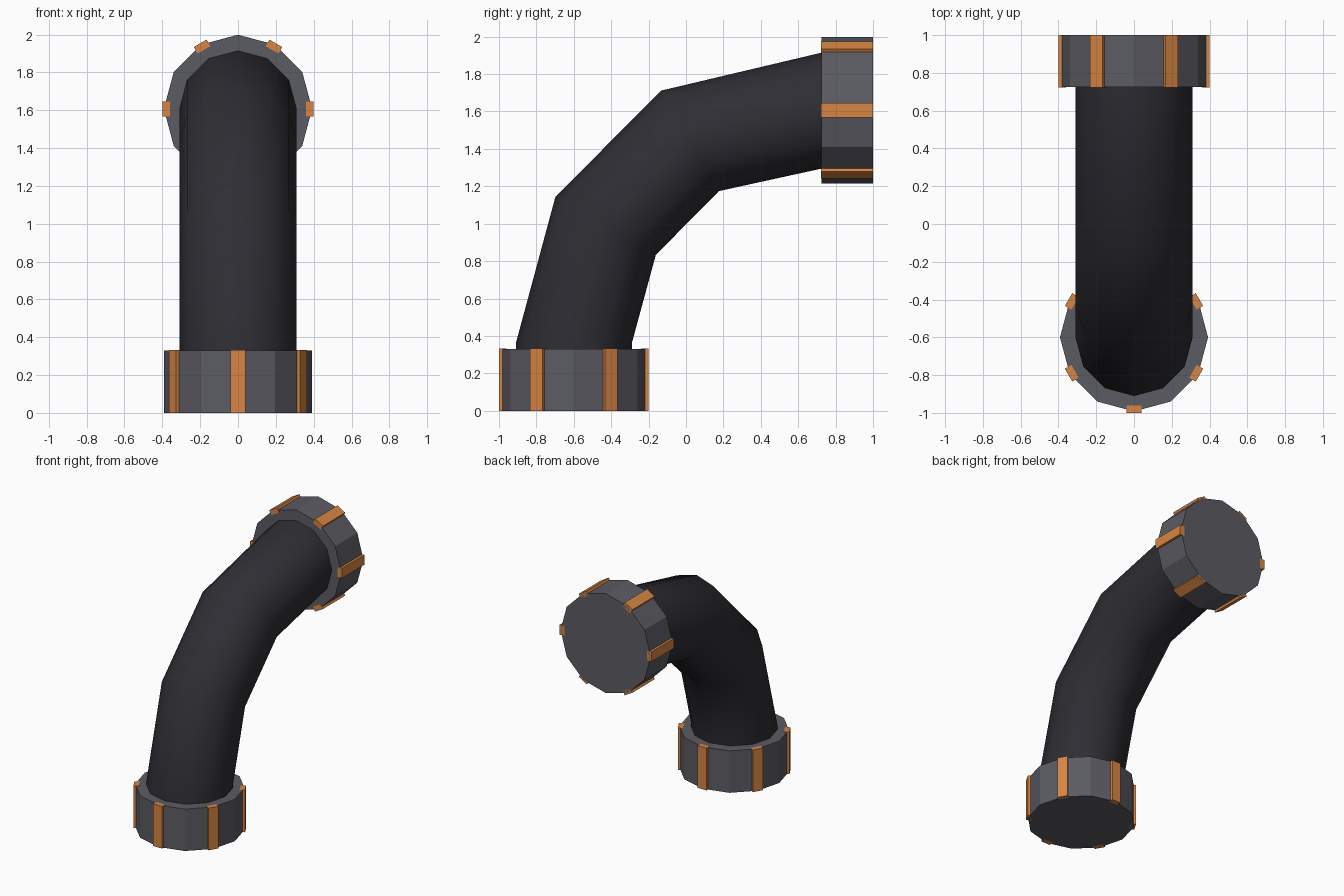
import bpy, bmesh, math
from mathutils import Vector, Matrix

if "Cube" in bpy.data.objects:
    bpy.data.objects.remove(bpy.data.objects["Cube"])


def material(name, rgb):
    m = bpy.data.materials.new(name)
    m.diffuse_color = (*rgb, 1)
    m.use_nodes = True
    m.node_tree.nodes["Principled BSDF"].inputs["Base Color"].default_value = m.diffuse_color
    return m


BLACK = material("black pipe", (0.027, 0.027, 0.034))
GREY = material("grey collar", (0.105, 0.105, 0.125))
ORANGE = material("orange rib", (0.68, 0.235, 0.055))
SIDES = 12


def make(name, bm, mat):
    bmesh.ops.recalc_face_normals(bm, faces=bm.faces)
    me = bpy.data.meshes.new(name)
    bm.to_mesh(me)
    bm.free()
    me.materials.append(mat)
    ob = bpy.data.objects.new(name, me)
    bpy.context.collection.objects.link(ob)
    return ob


def ring(bm, y, z, tilt, r):
    # circle around (0, y, z); tilt 0 faces up, tilt 90 faces back (+y)
    rot = Matrix.Rotation(-math.radians(tilt), 3, 'X')
    return [bm.verts.new(Vector((0, y, z)) + rot @ Vector(
        (r * math.cos(a), r * math.sin(a), 0)))
        for a in (2 * math.pi * i / SIDES for i in range(SIDES))]


def tube(name, stations, r, mat):
    bm = bmesh.new()
    rings = [ring(bm, *s, r) for s in stations]
    for a, b in zip(rings, rings[1:]):
        for i in range(SIDES):
            j = (i + 1) % SIDES
            bm.faces.new((a[i], a[j], b[j], b[i]))
    bm.faces.new(rings[0])
    bm.faces.new(rings[-1])
    return make(name, bm, mat)


def ribs(name, y, z, tilt, length, start):
    # six thin bars around a collar, beginning at the given end point
    bm = bmesh.new()
    frame = Matrix.Translation((0, y, z)) @ Matrix.Rotation(-math.radians(tilt), 4, 'X')
    for k in range(6):
        m = (frame @ Matrix.Rotation(math.radians(start + 60 * k), 4, 'Z')
             @ Matrix.Translation((0.38, 0, length / 2))
             @ Matrix.Diagonal((0.04, 0.078, length, 1)))
        bmesh.ops.create_cube(bm, size=1, matrix=m)
    return make(name, bm, ORANGE)


# Curved pipe
pipe = tube("bent_pipe", [(-0.6, 0.02, 0), (-0.6, 0.36, 0), (-0.43, 0.988, 30),
                          (0.021, 1.443, 60), (0.735, 1.607, 90), (0.98, 1.607, 90)],
            0.31, BLACK)
for p in pipe.data.polygons:
    p.use_smooth = len(p.vertices) == 4

# End collars with ribs
tube("bottom_collar", [(-0.6, 0, 0), (-0.6, 0.33, 0)], 0.392, GREY)
ribs("bottom_ribs", -0.6, 0, 0, 0.332, 30)
tube("top_collar", [(0.725, 1.607, 90), (1.0, 1.607, 90)], 0.392, GREY)
ribs("top_ribs", 0.723, 1.607, 90, 0.277, 0)
